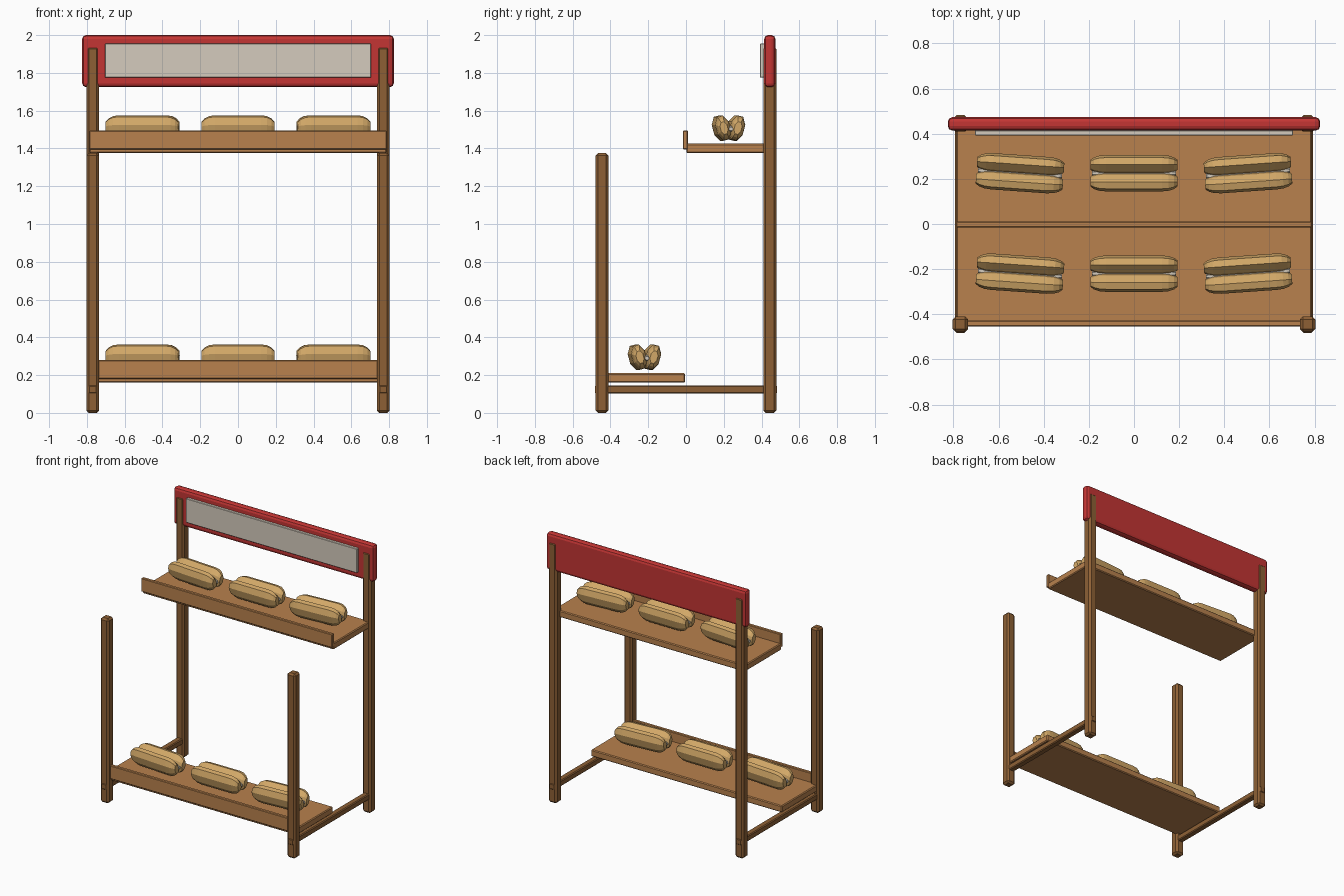
import bpy, bmesh, math
from mathutils import Matrix

if "Cube" in bpy.data.objects:
    bpy.data.objects.remove(bpy.data.objects["Cube"])


def material(name, rgb):
    m = bpy.data.materials.new(name)
    m.diffuse_color = (*rgb, 1)
    m.use_nodes = True
    m.node_tree.nodes["Principled BSDF"].inputs["Base Color"].default_value = m.diffuse_color
    return m


SHELF = material("light wood", (0.48, 0.22, 0.075))
FRAME = material("dark wood", (0.27, 0.118, 0.036))
RED = material("sign red", (0.55, 0.036, 0.034))
PANEL = material("pale panel", (0.66, 0.60, 0.51))
BREAD = material("bread", (0.66, 0.40, 0.14))


def finish(bm, name, mat):
    me = bpy.data.meshes.new(name)
    bm.to_mesh(me)
    bm.free()
    me.materials.append(mat)
    ob = bpy.data.objects.new(name, me)
    bpy.context.collection.objects.link(ob)
    return ob


def box(name, x, y, z, mat, bevel=0.006, segments=1):
    """Bevelled box from (min, max) ranges."""
    bm = bmesh.new()
    bmesh.ops.create_cube(bm, size=1)
    for v in bm.verts:
        v.co = [r[0] + (c + 0.5) * (r[1] - r[0]) for c, r in zip(v.co, (x, y, z))]
    ob = finish(bm, name, mat)
    if bevel:
        mod = ob.modifiers.new("bevel", 'BEVEL')
        mod.width = bevel
        mod.segments = segments
    return ob


def loaf(name, mat, half_len, ry, rz, tilt, dy, dz, place, sides=8):
    """Faceted long roll with rounded ends, lying along x."""
    bm = bmesh.new()
    stations = [(0, 0.5), (0.016, 0.76), (0.04, 0.94), (0.07, 1.0)]
    rings_at = [(-half_len + d, s) for d, s in stations]
    rings_at += [(half_len - d, s) for d, s in reversed(stations)]
    rings = []
    for x, s in rings_at:
        angles = [2 * math.pi * (i + 0.5) / sides for i in range(sides)]
        rings.append([bm.verts.new((x, ry * s * math.cos(a), rz * s * math.sin(a)))
                      for a in angles])
    for a, b in zip(rings, rings[1:]):
        for i in range(sides):
            j = (i + 1) % sides
            bm.faces.new((a[i], a[j], b[j], b[i]))
    bm.faces.new(rings[0])
    bm.faces.new(rings[-1])
    bmesh.ops.recalc_face_normals(bm, faces=bm.faces)
    bm.transform(place @ Matrix.Translation((0, dy, dz)) @ Matrix.Rotation(tilt, 4, 'X'))
    return finish(bm, name, mat)


# Posts and side rails
for side, s in (("left", -1), ("right", 1)):
    px = (s * 0.769 - 0.034, s * 0.769 + 0.034)
    box(f"front_post_{side}", px, (-0.478, -0.41), (0, 1.375), FRAME, 0.013)
    box(f"back_post_{side}", px, (0.409, 0.478), (0, 1.94), FRAME, 0.013)
    box(f"side_rail_{side}", (s * 0.769 - 0.023, s * 0.769 + 0.023),
        (-0.482, 0.482), (0.102, 0.146), FRAME)

# Shelves with raised front lips
for level, y0, z0 in (("lower", -0.435, 0.16), ("upper", 0.002, 1.375)):
    box(f"{level}_shelf", (-0.787, 0.787), (y0, y0 + 0.43), (z0, z0 + 0.05), SHELF)
    box(f"{level}_lip", (-0.787, 0.787), (y0 - 0.018, y0 + 0.008),
        (z0 + 0.02, z0 + 0.12), SHELF, 0.004)

# Sign board and its face panel
box("sign_board", (-0.825, 0.825), (0.414, 0.473), (1.725, 2.0), RED, 0.02, 2)
box("sign_panel", (-0.705, 0.705), (0.392, 0.416), (1.775, 1.955), PANEL, 0.003)

# Split buns in two rows, outer ones turned slightly
for row, y, z in (("lower", -0.22, 0.295), ("upper", 0.225, 1.508)):
    for n, turn in ((-1, -4), (0, 0), (1, 4)):
        place = Matrix.Translation((n * 0.505, y, z)) @ Matrix.Rotation(math.radians(turn), 4, 'Z')
        tag = f"{row}_{n + 2}"
        for half, s in (("front", -1), ("back", 1)):
            loaf(f"bun_{half}_{tag}", BREAD, 0.193, 0.041, 0.071,
                 math.radians(-15 * s), s * 0.037, 0, place)
        loaf(f"bun_core_{tag}", PANEL, 0.186, 0.022, 0.02, 0, 0, -0.005, place)
